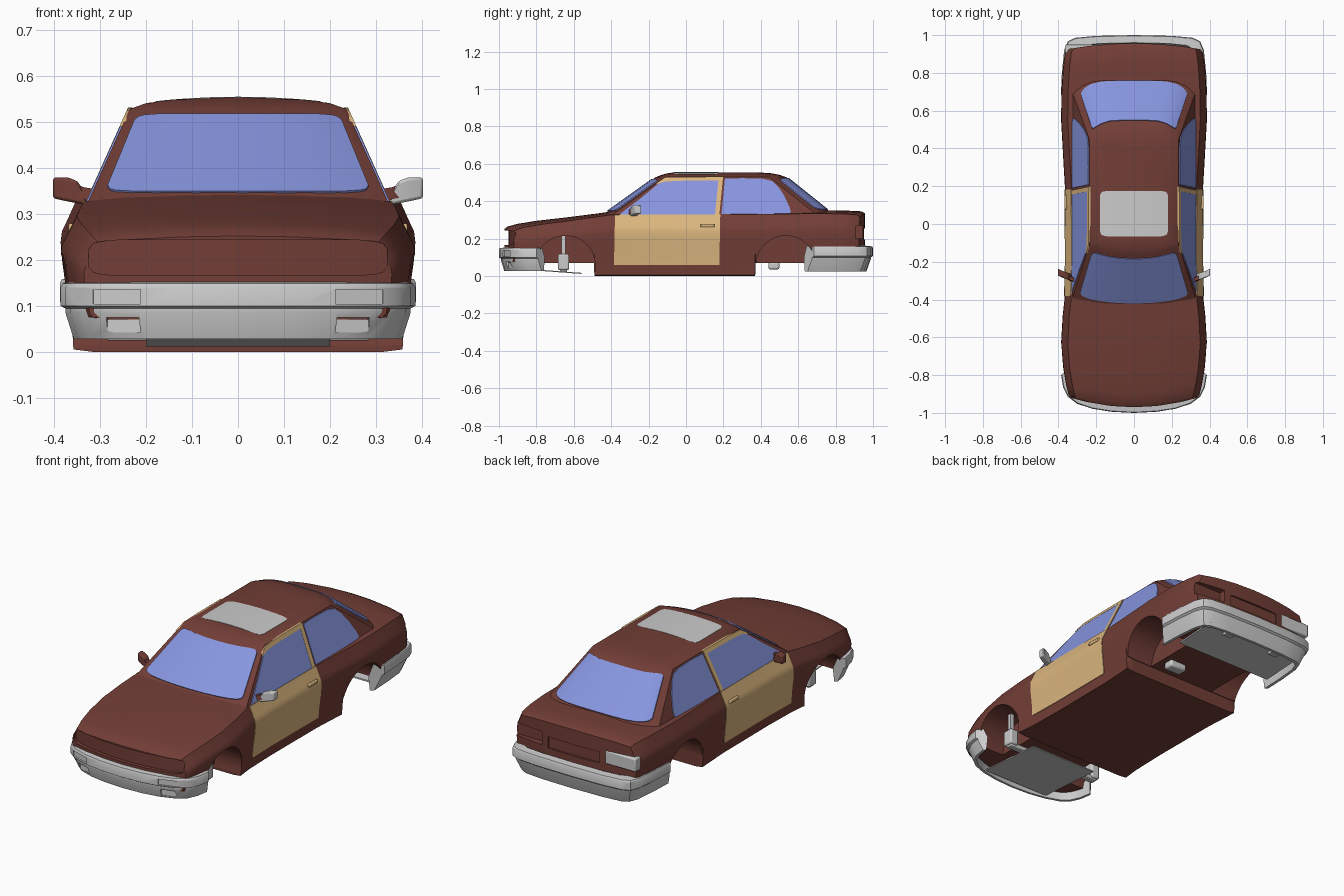
import bpy, bmesh, math
from mathutils import Vector

if "Cube" in bpy.data.objects:
    bpy.data.objects.remove(bpy.data.objects["Cube"])


def mat(name, rgb):
    m = bpy.data.materials.new(name)
    m.diffuse_color = (*rgb, 1)
    m.use_nodes = True
    m.node_tree.nodes["Principled BSDF"].inputs["Base Color"].default_value = m.diffuse_color
    return m


PAINT = mat("paint", (0.17, 0.048, 0.037))
GLASS = mat("glass", (0.24, 0.30, 0.73))
TAN = mat("tan", (0.71, 0.47, 0.21))


def loft(name, rings, m=None, zip_caps=False, angle=30):
    """Skin closed rings of points; zip_caps fills mirrored rings with quads."""
    bm = bmesh.new()
    vs = [[bm.verts.new(p) for p in r] for r in rings]
    n = len(rings[0])
    for a, b in zip(vs, vs[1:]):
        for i in range(n):
            bm.faces.new((a[i], a[(i + 1) % n], b[(i + 1) % n], b[i]))
    for r in (vs[0], vs[-1]):
        if zip_caps:
            h = n // 2
            k = (h - 1) // 2
            for j in range(-k, k):
                bm.faces.new((r[j], r[j + 1], r[(h - j - 1) % n], r[(h - j) % n]))
        else:
            bm.faces.new(r)
    bmesh.ops.recalc_face_normals(bm, faces=bm.faces)
    me = bpy.data.meshes.new(name)
    bm.to_mesh(me)
    bm.free()
    ob = bpy.data.objects.new(name, me)
    bpy.context.collection.objects.link(ob)
    if m:
        me.materials.append(m)
    smooth(ob, angle)
    return ob


def smooth(ob, angle=30):
    bpy.ops.object.select_all(action='DESELECT')
    ob.select_set(True)
    bpy.context.view_layer.objects.active = ob
    bpy.ops.object.shade_smooth_by_angle(angle=math.radians(angle))


def slab(name, cols, off, m=None):
    """Thin panel from (low, high) point pairs, thickened by +-off."""
    o = Vector(off)
    return loft(name, [[Vector(a) + o, Vector(b) + o, Vector(b) - o, Vector(a) - o]
                       for a, b in cols], m)


def box(name, c, s, m=None, bevel=0.0, rz=0):
    x, y, z = (d / 2 for d in s)
    ob = loft(name, [[(i, -y, -z), (i, y, -z), (i, y, z), (i, -y, z)] for i in (-x, x)], m)
    ob.location, ob.rotation_euler = c, (0, 0, rz)
    if bevel:
        b = ob.modifiers.new("bevel", 'BEVEL')
        b.width, b.segments = bevel, 2
    return ob


def cut(ob, cutter):
    b = ob.modifiers.new("cut", 'BOOLEAN')
    b.operation, b.solver, b.object = 'DIFFERENCE', 'EXACT', cutter
    bpy.context.view_layer.update()
    bpy.context.view_layer.objects.active = ob
    bpy.ops.object.modifier_apply(modifier=b.name)
    bpy.data.objects.remove(cutter)


# Lower body: stations of (y, half width, top z, bottom z)
ST = [(-.97, .335, .252, .07), (-.955, .347, .264, .07), (-.9, .36, .279, .07),
      (-.8, .375, .295, .07), (-.65, .386, .312, .07), (-.492, .378, .332, .07),
      (-.49, .378, .332, 0), (-.4, .368, .345, 0), (-.2, .363, .347, 0),
      (.18, .365, .347, 0), (.37, .376, .348, 0), (.372, .376, .348, .07),
      (.55, .386, .35, .07), (.7, .384, .352, .07), (.85, .376, .35, .07),
      (.935, .366, .346, .07), (.957, .357, .335, .07)]


def bend(x, y):
    if y < -.5:
        return y + .45 * x * x * (-.5 - y) / .47
    return y - .25 * x * x * (y - .7) / .25 if y > .7 else y


def half_section(w, zt, zb):
    zs = zt - .018
    return [(0, zb), (.12, zb), (.24, zb), (w - .06, zb), (w - .02, zb + .005),
            (w - .012, zs * .36), (w - .003, zs * .58), (w, zs * .72), (w - .003, zs * .79),
            (w - .011, zs * .84), (w - .035, zs), (.24, zt - .008), (.12, zt - .002), (0, zt)]


rings = []
for y, w, zt, zb in ST:
    h = half_section(w, zt, zb)
    h += [(-x, z) for x, z in h[-2:0:-1]]
    rings.append([(x, bend(x, y), z) for x, z in h])
body = loft("lower_body", rings, PAINT, zip_caps=True)

# Wheel arches, nose recess, tail lamp pocket and plate recess
for s in (-1, 1):
    for y in (-.645, .535):
        circ = [(y + .16 * math.cos(a * math.pi / 24), .055 + .16 * math.sin(a * math.pi / 24))
                for a in range(48)]
        cut(body, loft("arch_cutter", [[(s * x, p, q) for p, q in circ] for x in (.2, .5)], PAINT))
U = [0, .3, .6, .8, .92, .97, 1]
INSET = [0, 0, 0, 0, .04, .1, .26]
COLS = [(-u, i) for u, i in zip(U[:0:-1], INSET[:0:-1])] + list(zip(U, INSET))
nose = []
for u, i in COLS:
    x, lo, hi = u * .325, .166 + .075 * i, .243 - .075 * i
    yb, yf = bend(x, -.95), -1.1
    nose.append([(x, yb, lo), (x, yb, hi), (x, yf, hi), (x, yf, lo)])
cut(body, loft("nose_cutter", nose, PAINT))
cut(body, box("lamp_cutter", (.30, .96, .235), (.22, .1, .07), PAINT))
cut(body, box("plate_cutter", (0, .99, .225), (.3, .09, .06), PAINT))
smooth(body)
box("tail_lamp", (-.275, .926, .235), (.18, .046, .07), bevel=.006)


# Cabin: stacked outlines, straight-sided up to the roof edge
def gw(z): return .325 - .45 * (z - .33)
def front_y(s, z): return -.44 + 1.4 * (z - .33) + .05 * abs(s) ** 2.5
def rear_y(s, z): return .785 - 1.25 * (z - .33) - .09 * abs(s) ** 5


S = [-1, -.95, -.85, -.7, -.5, -.25, 0, .25, .5, .7, .85, .95, 1]
rings = [[(s * gw(z), front_y(s, z), z) for s in S] + [(s * gw(z), rear_y(s, z), z) for s in S[::-1]]
         for z in (.3, .43, .528)]
for z, w, a, b in ((.541, .2, -.13, .5), (.549, .14, -.1, .46), (.553, .06, -.07, .4)):
    rings.append([(s * w, a + .03 * s * s, z) for s in S] +
                 [(s * w, b - .05 * s ** 4, z) for s in S[::-1]])
loft("cabin", rings, PAINT)

# Windscreen and rear window
for name, fy, lo, hi, off in (("windscreen", front_y, .346, .514, (0, -.003, .004)),
                              ("rear_window", rear_y, .353, .52, (0, .003, .004))):
    cols = []
    for u, i in COLS:
        s, d = u * .91, i * .05
        cols.append([(s * gw(z), fy(s, z), z) for z in (lo + d, hi - d)])
    slab(name, cols, off, GLASS)

# Sunroof
slab("sunroof", [[(u * .18, -.065 + .1 * i, .551 - .3 * (u * .18) ** 2),
                  (u * .18, .175 - .1 * i, .551 - .3 * (u * .18) ** 2)] for u, i in COLS],
     (0, 0, .004))

# Side glass, doors, handles and mirrors
FRONT = [(-.365, .326, -.355, .33), (-.28, .326, -.25, .41), (-.18, .326, -.14, .5),
         (-.11, .326, -.105, .517), (0, .326, 0, .521), (.163, .326, .182, .522)]
FRAME = [(-.16, .49, -.15, .503), (-.11, .505, -.115, .525), (0, .51, 0, .53),
         (.166, .51, .17, .531), (.183, .51, .197, .531)]
POST = [(.155, .326, .175, .53), (.178, .326, .198, .53)]
QUARTER = [(.19, .332, .208, .52), (.3, .332, .3, .523), (.4, .332, .41, .52),
           (.47, .332, .46, .508), (.51, .332, .495, .475), (.54, .334, .525, .43),
           (.56, .338, .555, .365)]


def station(y):
    for a, b in zip(ST, ST[1:]):
        if a[0] <= y <= b[0]:
            t = (y - a[0]) / (b[0] - a[0])
            return a[1] + t * (b[1] - a[1]), a[2] + t * (b[2] - a[2])


for s, side in ((1, "right"), (-1, "left")):
    for name, cols, o, m in (("door_window", FRONT, .004, GLASS), ("quarter_window", QUARTER, .004, GLASS),
                             ("window_frame", FRAME, .005, TAN), ("door_post", POST, .005, TAN)):
        slab(f"{side}_{name}", [[(s * gw(a[1]), a[0], a[1]), (s * gw(a[3]), a[2], a[3])]
                                for a in cols], (o, 0, 0), m)
    rings = []
    for y in (-.385, -.2, 0, .178):
        w, zt = station(y)
        p = [(w - .016, .06)] + half_section(w, zt, 0)[5:11]
        rings.append([(s * (x + .003), y + .02 * (z - .06), z) for x, z in p] +
                     [(s * (x - .012), y + .02 * (z - .06), z) for x, z in p[::-1]])
    loft(f"{side}_door", rings, TAN)
    box(f"{side}_door_handle", (s * .362, .115, .27), (.014, .075, .018), TAN, .004)
    # mirror: stem and housing
    loft(f"{side}_mirror_stem", [[(s * x, y - .014, z - h), (s * x, y + .014, z - h),
                                  (s * x, y + .01, z + h), (s * x, y - .01, z + h)]
                                 for x, y, z, h in ((.305, -.3, .335, .018), (.335, -.288, .345, .013),
                                                    (.36, -.275, .352, .015))], PAINT)
    head = loft(f"{side}_mirror", [[(s * x, y - .018, a), (s * x, y + .018, a),
                                    (s * x, y + .018, b), (s * x, y - .018, b)]
                                   for x, y, a, b in ((.33, -.282, .32, .342), (.35, -.276, .323, .372),
                                                      (.37, -.27, .327, .379), (.403, -.255, .334, .379))],
                None if s > 0 else PAINT)
    bv = head.modifiers.new("bevel", 'BEVEL')
    bv.width, bv.segments = .006, 2


# Bumpers: profile of (inset, z) swept round a mirrored plan path
def bumper(name, path, profile):
    pts = [(-x, y) for x, y in path[:0:-1]] + path
    return loft(name, [[(x * (1 - d / .38), y - math.copysign(d, y), z) for d, z in profile]
                       for x, y in pts])


fb = bumper("front_bumper", [(0, -1), (.12, -.994), (.22, -.978), (.3, -.952), (.35, -.915),
                             (.375, -.865), (.386, -.8)],
            [(.03, .152), (.004, .149), (0, .14), (0, .1), (.01, .094), (.01, .086),
             (.028, .028), (.04, .028), (.045, .1)])
bumper("rear_bumper", [(0, 1), (.2, .996), (.31, .986), (.35, .968), (.37, .92), (.382, .8), (.387, .685)],
       [(.04, .162), (.004, .158), (0, .15), (0, .108), (.01, .1), (.012, .09), (.035, .025),
        (.05, .025), (.055, .1)])
for s in (-1, 1):
    cut(fb, box("slot_cutter", (s * .266, -.969, .12), (.11, .03, .032), rz=s * .29))
    cut(fb, box("low_slot_cutter", (s * .252, -.955, .058), (.075, .034, .033), rz=s * .27))
smooth(fb)

# Underside trays, tabs, front struts and exhaust end
slab("front_tray", [[(x, -.94, .042), (x, -.56, .014)] for x in (-.2, .2)], (0, 0, .003))
slab("rear_tray", [[(x, .71, .03), (x, .955, .045)] for x in (-.29, .29)], (0, 0, .004))
for s in (-1, 1):
    box("rear_tray_tab", (s * .15, .93, .034), (.05, .03, .02))
    box("front_strut", (s * .27, -.655, .12), (.022, .02, .19))
    box("strut_hub", (s * .27, -.655, .075), (.05, .06, .085), bevel=.008)
    box("strut_arm", (s * .21, -.655, .035), (.15, .04, .022), bevel=.005)
box("exhaust_end", (.12, .47, .055), (.1, .06, .04), bevel=.01)
